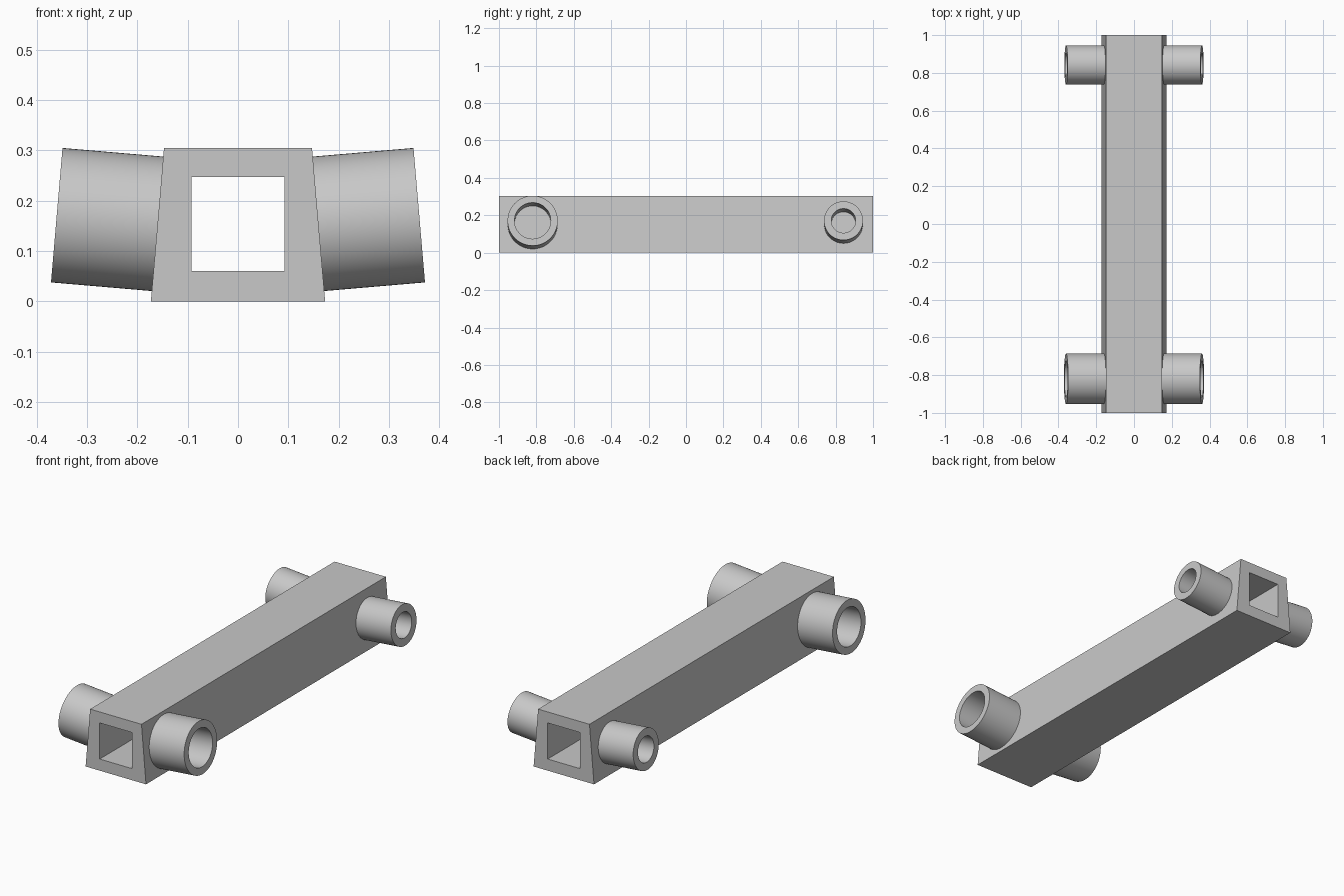
import bpy, bmesh, math
from mathutils import Vector

if "Cube" in bpy.data.objects:
    bpy.data.objects.remove(bpy.data.objects["Cube"])

grey = bpy.data.materials.new("light_grey")
grey.diffuse_color = (0.58, 0.58, 0.58, 1)
grey.use_nodes = True
grey.node_tree.nodes["Principled BSDF"].inputs["Base Color"].default_value = grey.diffuse_color


def ring_solid(name, rings, smooth=False):
    """Join four matching loops (outer A, outer B, inner B, inner A) into a hollow solid."""
    bm = bmesh.new()
    loops = [[bm.verts.new(p) for p in ring] for ring in rings]
    n = len(loops[0])
    for k in range(4):
        a, b = loops[k], loops[(k + 1) % 4]
        for i in range(n):
            j = (i + 1) % n
            bm.faces.new((a[i], a[j], b[j], b[i]))
    bmesh.ops.recalc_face_normals(bm, faces=bm.faces)
    mesh = bpy.data.meshes.new(name)
    bm.to_mesh(mesh)
    bm.free()
    mesh.materials.append(grey)
    obj = bpy.data.objects.new(name, mesh)
    bpy.context.collection.objects.link(obj)
    if smooth:
        bpy.ops.object.select_all(action='DESELECT')
        obj.select_set(True)
        bpy.context.view_layer.objects.active = obj
        bpy.ops.object.shade_smooth_by_angle(angle=math.radians(30))
    return obj


# Long tapered beam with a square channel through its length
BOTTOM, TOP, HEIGHT = 0.173, 0.147, 0.304
outer = [(-BOTTOM, 0), (BOTTOM, 0), (TOP, HEIGHT), (-TOP, HEIGHT)]
inner = [(-0.092, 0.06), (0.092, 0.06), (0.092, 0.247), (-0.092, 0.247)]


def section(profile, y):
    return [(x, y, z) for x, z in profile]


ring_solid("beam", [section(outer, -1), section(outer, 1),
                    section(inner, 1), section(inner, -1)])

# Socket tubes standing square to the sloping side walls
tilt = math.atan2(BOTTOM - TOP, HEIGHT)
LENGTH, SEGMENTS = 0.203, 64


def tube(name, side, y, radius, bore):
    axis = Vector((side * math.cos(tilt), 0, math.sin(tilt)))
    up = Vector((-side * math.sin(tilt), 0, math.cos(tilt)))
    tip = Vector((side * 0.36, y, 0.171))
    base = tip - axis * LENGTH

    def circle(center, r):
        angles = [2 * math.pi * i / SEGMENTS for i in range(SEGMENTS)]
        return [center + up * (r * math.sin(a)) + Vector((0, r * math.cos(a), 0))
                for a in angles]

    ring_solid(name, [circle(base, radius), circle(tip, radius),
                      circle(tip, bore), circle(base, bore)], smooth=True)


for side, label in ((-1, "left"), (1, "right")):
    tube("front_tube_" + label, side, -0.82, 0.134, 0.097)
    tube("rear_tube_" + label, side, 0.842, 0.104, 0.065)
